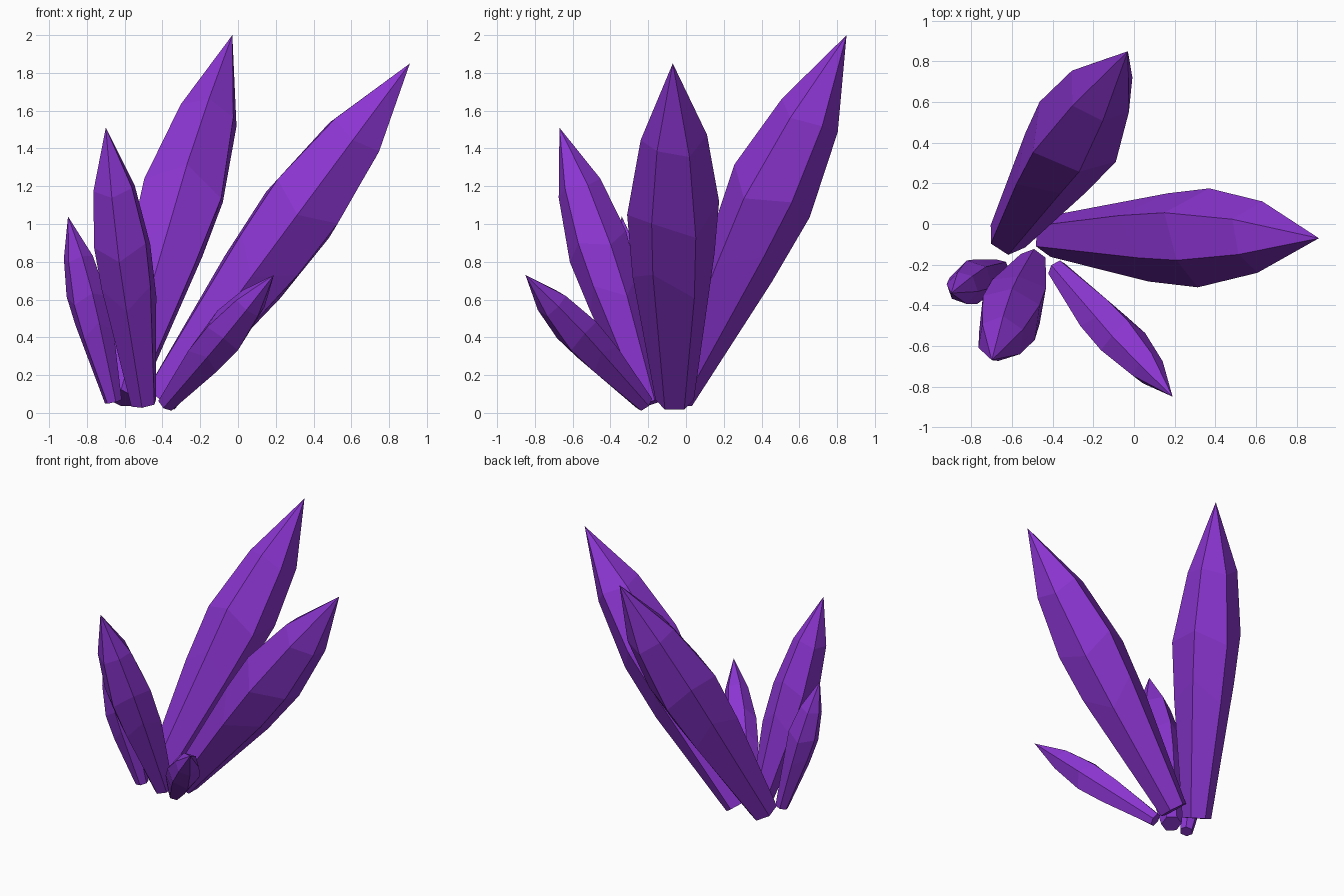
import bpy, math, random
from mathutils import Vector

if "Cube" in bpy.data.objects:
    bpy.data.objects.remove(bpy.data.objects["Cube"])

SIDES = 6
random.seed(4)
purple = bpy.data.materials.new("amethyst purple")
purple.diffuse_color = (0.26, 0.036, 0.64, 1)
purple.use_nodes = True
purple.node_tree.nodes["Principled BSDF"].inputs["Base Color"].default_value = purple.diffuse_color

# Crystal profile: (position along axis, radius as a share of length, zigzag)
RINGS = [(0.0, 0.046, 0.0), (0.40, 0.096, 0.035), (0.57, 0.107, 0.02), (0.78, 0.078, 0.008)]


def crystal(name, base, tip, phase, girth=1.0):
    base, tip = Vector(base), Vector(tip)
    axis = tip - base
    length = axis.length
    d = axis.normalized()
    u = d.cross(Vector((0, 0, 1))).normalized()
    v = u.cross(d)
    verts, faces = [], []
    for i, (t, r, zig) in enumerate(RINGS):
        for k in range(SIDES):
            a = math.radians(phase) + math.tau * k / SIDES
            tt = t + zig * (1 if k % 2 else -1)
            rr = r * length * girth * (1 + (random.uniform(-0.05, 0.05) if i else 0))
            verts.append(base + d * tt * length + (u * math.cos(a) + v * math.sin(a)) * rr)
    n = len(verts)
    verts.append(tip)
    faces.append(tuple(reversed(range(SIDES))))
    for i in range(len(RINGS)):
        for k in range(SIDES):
            p, q = i * SIDES + k, i * SIDES + (k + 1) % SIDES
            faces.append((p, q, q + SIDES, p + SIDES) if i < len(RINGS) - 1 else (p, q, n))
    mesh = bpy.data.meshes.new(name)
    mesh.from_pydata(verts, [], faces)
    mesh.materials.append(purple)
    obj = bpy.data.objects.new(name, mesh)
    bpy.context.collection.objects.link(obj)


# Five crystals fanning out from a shared root
crystal("back_crystal", (-0.62, -0.06, 0.08), (-0.03, 0.85, 2.0), 0)
crystal("right_crystal", (-0.41, -0.06, 0.07), (0.91, -0.07, 1.85), 0)
crystal("front_crystal", (-0.50, -0.19, 0.05), (-0.70, -0.67, 1.51), 15)
crystal("small_front_right_crystal", (-0.38, -0.22, 0.05), (0.19, -0.85, 0.73), 20)
crystal("small_left_crystal", (-0.66, -0.22, 0.06), (-0.90, -0.34, 1.04), 10)
